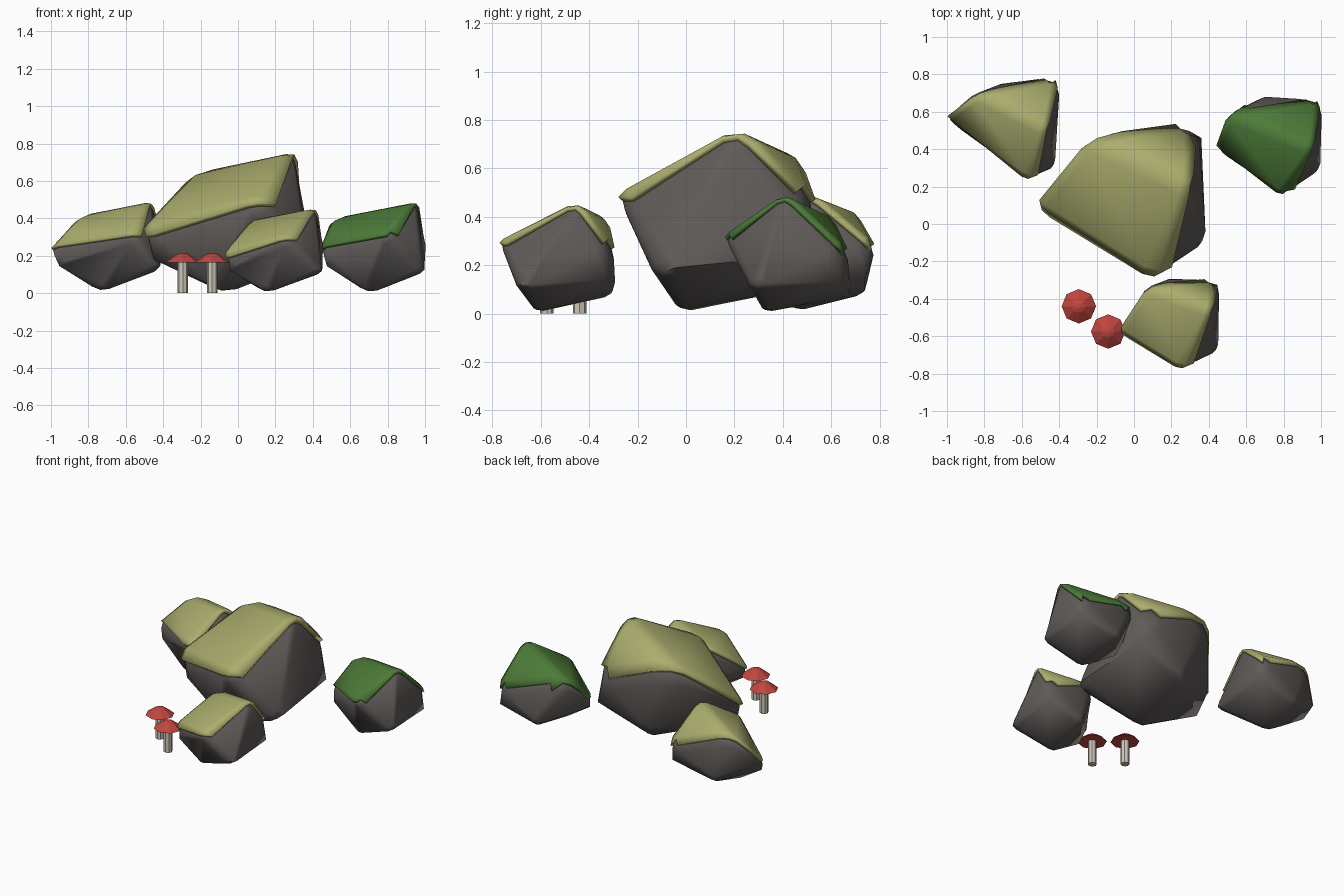
import bpy, bmesh, math

if "Cube" in bpy.data.objects:
    bpy.data.objects.remove(bpy.data.objects["Cube"], do_unlink=True)


def make_material(name, rgb):
    mat = bpy.data.materials.new(name)
    mat.use_nodes = True
    mat.diffuse_color = (*rgb, 1)
    mat.node_tree.nodes["Principled BSDF"].inputs["Base Color"].default_value = (*rgb, 1)
    return mat


stone = make_material("dark stone", (0.115, 0.105, 0.1))
pale_moss = make_material("pale moss", (0.41, 0.42, 0.155))
green_moss = make_material("green moss", (0.075, 0.2, 0.04))
red_cap = make_material("red cap", (0.53, 0.06, 0.05))
cream_stem = make_material("cream stem", (0.62, 0.57, 0.49))


def add_object(name, bm, mat, smooth_angle=None):
    mesh = bpy.data.meshes.new(name)
    bm.to_mesh(mesh)
    bm.free()
    obj = bpy.data.objects.new(name, mesh)
    bpy.context.collection.objects.link(obj)
    mesh.materials.append(mat)
    if smooth_angle:
        bpy.ops.object.select_all(action="DESELECT")
        obj.select_set(True)
        bpy.context.view_layer.objects.active = obj
        bpy.ops.object.shade_smooth_by_angle(angle=math.radians(smooth_angle))
    return obj


# Every rock is a tilted, distorted block with eight named corners
ROCK_FACES = [
    ("left", "front", "peak", "ridge"),
    ("peak", "back", "ridge"),
    ("back", "heel", "ridge"),
    ("front", "side", "back", "peak"),
    ("left", "base", "side", "front"),
    ("left", "ridge", "heel", "base"),
    ("base", "heel", "back", "side"),
]


def make_rock(name, corners, bulges, moss, bevel, thickness):
    block = bmesh.new()
    verts = {key: block.verts.new(co) for key, co in corners.items()}
    for face in ROCK_FACES:
        block.faces.new([verts[key] for key in face])
    bmesh.ops.recalc_face_normals(block, faces=block.faces)
    bmesh.ops.bevel(block, geom=block.edges[:], offset=bevel, segments=2, profile=0.5,
                    affect="EDGES", clamp_overlap=True)

    # Convex skin over the rounded block and the bulges under its overhangs
    skin = bmesh.new()
    for co in [v.co for v in block.verts] + bulges:
        skin.verts.new(co)
    block.free()
    bmesh.ops.convex_hull(skin, input=skin.verts[:])
    loose = [v for v in skin.verts if not v.link_faces]
    bmesh.ops.delete(skin, geom=loose, context="VERTS")
    bmesh.ops.recalc_face_normals(skin, faces=skin.faces)
    skin.normal_update()

    # Moss blanket: the upward faces, thickened outwards
    blanket = skin.copy()
    low = [f for f in blanket.faces if f.normal.z < 0.45]
    bmesh.ops.delete(blanket, geom=low, context="FACES")
    add_object(name, skin, stone, 50)
    cover = add_object(name + "_moss", blanket, moss, 45)
    solid = cover.modifiers.new("thickness", "SOLIDIFY")
    solid.thickness = thickness
    solid.offset = 1
    solid.use_even_offset = True


make_rock("large_rock", dict(
    left=(-.565, .1, .285), front=(.1, -.325, .48), peak=(.345, .2, .765),
    ridge=(-.25, .47, .645), back=(.34, .55, .42), side=(.43, -.11, .15),
    base=(-.1, -.07, -.015), heel=(-.03, .48, .06)),
    [(-.45, .08, .18), (.36, .46, .24)], pale_moss, .085, .025)

make_rock("front_rock", dict(
    left=(-.1, -.57, .18), front=(.25, -.795, .29), peak=(.44, -.46, .455),
    ridge=(.065, -.33, .395), back=(.455, -.295, .235), side=(.475, -.69, .1),
    base=(.14, -.64, -.01), heel=(.16, -.285, .055)),
    [(-.04, -.59, .12), (.445, -.325, .14)], pale_moss, .05, .017)

make_rock("right_rock", dict(
    left=(-1.035, .57, .195), front=(-.57, .22, .31), peak=(-.445, .505, .49),
    ridge=(-.85, .7, .415), back=(-.39, .795, .25), side=(-.4, .29, .12),
    base=(-.735, .435, -.005), heel=(-.74, .75, .06)),
    [(-.955, .53, .145), (-.415, .74, .15)], pale_moss, .05, .017)

make_rock("left_rock", dict(
    left=(.42, .4, .195), front=(.79, .135, .31), peak=(.98, .4, .49),
    ridge=(.495, .595, .4), back=(1.005, .675, .235), side=(1.02, .28, .105),
    base=(.7, .3, -.01), heel=(.68, .695, .05)),
    [(.475, .38, .145), (.985, .645, .13)], green_moss, .05, .017)


# Mushrooms: eight-sided lathe shapes from (radius, height) profiles
def lathe(name, profile, x, y, mat, sides=8):
    bm = bmesh.new()
    rings = []
    for radius, z in profile:
        turns = [math.tau * i / sides for i in range(sides)]
        rings.append([bm.verts.new((x + radius * math.cos(a), y + radius * math.sin(a), z))
                      for a in turns])
    for lower, upper in zip(rings, rings[1:]):
        for i in range(sides):
            j = (i + 1) % sides
            bm.faces.new((lower[i], lower[j], upper[j], upper[i]))
    bm.faces.new(rings[0][::-1])
    bm.faces.new(rings[-1])
    add_object(name, bm, mat)


for label, x, y in (("left", -.138, -.575), ("right", -.295, -.44)):
    lathe(label + "_mushroom_stem", [(.028, 0), (.028, .17)], x, y, cream_stem)
    lathe(label + "_mushroom_cap", [(.092, .165), (.035, .207), (.012, .215)], x, y, red_cap)
